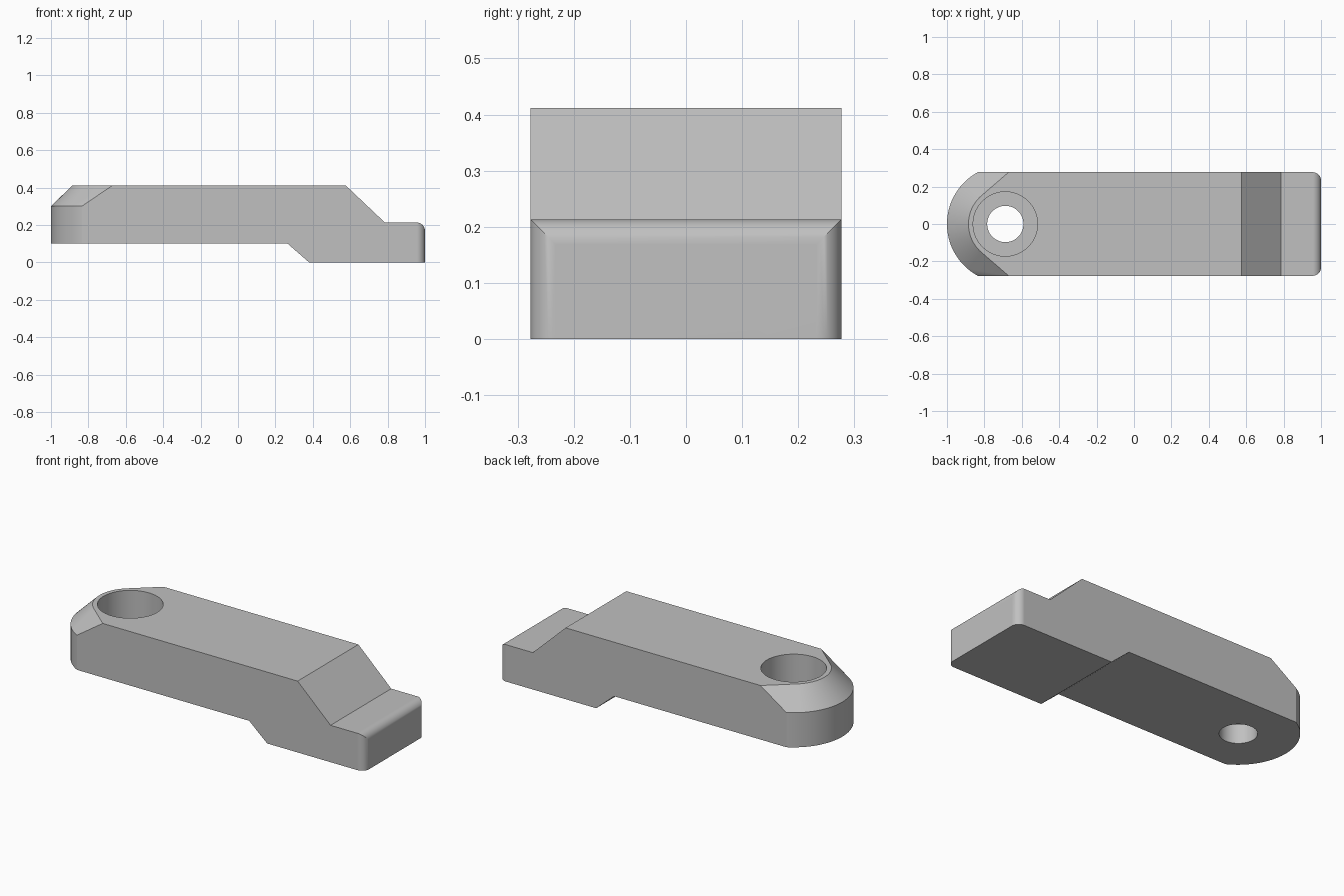
import bpy, bmesh, math

cube = bpy.data.objects.get("Cube")
if cube:
    bpy.data.objects.remove(cube)

HALF_W = 0.277          # half width of the arm
TOP, SHOULDER, STEP = 0.412, 0.30, 0.213
PIVOT_X = -0.685        # centre of the rounded end
NOSE_R, LIP_R = 0.315, 0.20
FILLET = 0.045
LOW = -0.1              # trimming depth below the part

grey = bpy.data.materials.new("light_grey")
grey.use_nodes = True
colour = (0.53, 0.53, 0.53, 1)
grey.diffuse_color = colour
grey.node_tree.nodes["Principled BSDF"].inputs["Base Color"].default_value = colour


def arc(cx, cy, r, start, end, n):
    """Points along an arc, angles in radians."""
    steps = [start + (end - start) * i / n for i in range(n + 1)]
    return [(cx + r * math.cos(a), cy + r * math.sin(a)) for a in steps]


def new_object(name, bm):
    bmesh.ops.recalc_face_normals(bm, faces=bm.faces)
    mesh = bpy.data.meshes.new(name)
    bm.to_mesh(mesh)
    bm.free()
    mesh.materials.append(grey)
    obj = bpy.data.objects.new(name, mesh)
    bpy.context.collection.objects.link(obj)
    return obj


def side_extrusion(name, profile, half):
    """Extrude an x-z profile across y."""
    bm = bmesh.new()
    face = bm.faces.new([bm.verts.new((x, -half, z)) for x, z in profile])
    moved = bmesh.ops.extrude_face_region(bm, geom=[face])["geom"]
    verts = [v for v in moved if isinstance(v, bmesh.types.BMVert)]
    bmesh.ops.translate(bm, verts=verts, vec=(0, 2 * half, 0))
    return new_object(name, bm)


def hull(name, points):
    bm = bmesh.new()
    verts = [bm.verts.new(p) for p in points]
    bmesh.ops.convex_hull(bm, input=verts)
    bmesh.ops.delete(bm, geom=[v for v in bm.verts if not v.link_faces], context='VERTS')
    bmesh.ops.dissolve_limit(bm, angle_limit=math.radians(0.2),
                             verts=bm.verts, edges=bm.edges)
    return new_object(name, bm)


def cylinder(name, r, z0, z1):
    bm = bmesh.new()
    bmesh.ops.create_cone(bm, cap_ends=True, segments=96, radius1=r, radius2=r, depth=z1 - z0)
    bmesh.ops.translate(bm, verts=bm.verts, vec=(PIVOT_X - 0.003, 0, (z0 + z1) / 2))
    return new_object(name, bm)


def boolean(target, cutter, operation):
    mod = target.modifiers.new(operation, 'BOOLEAN')
    mod.operation, mod.object, mod.solver = operation, cutter, 'EXACT'
    bpy.context.view_layer.objects.active = target
    bpy.ops.object.modifier_apply(modifier=mod.name)
    bpy.data.objects.remove(cutter)


# Stepped side profile with a rounded clamping toe, oversize elsewhere
toe = arc(1 - FILLET, STEP - FILLET, FILLET, 0, math.pi / 2, 10)
slope = (TOP - STEP) / (0.785 - 0.575)
profile = [(-1.2, 0.1), (0.265, 0.1), (0.38, 0), (1.0, 0)] + toe
profile += [(0.785, STEP), (0.575 - 0.1 / slope, TOP + 0.1), (-1.2, TOP + 0.1)]
arm = side_extrusion("clamp_arm", profile, 0.5)

# Plan envelope: rounded nose, chamfered lip, rounded toe corners
nose_half = math.asin(HALF_W / NOSE_R)
nose = arc(PIVOT_X, 0, NOSE_R, math.pi - nose_half, math.pi + nose_half, 48)
corner = (-0.67, HALF_W)
dx = corner[0] - PIVOT_X
lip_start = math.atan2(HALF_W, dx) + math.acos(LIP_R / math.hypot(dx, HALF_W))
lip = arc(PIVOT_X, 0, LIP_R, lip_start, 2 * math.pi - lip_start, 40)
lip += [corner, (corner[0], -HALF_W)]
end = arc(1 - FILLET, HALF_W - FILLET, FILLET, 0, math.pi / 2, 10)
end += [(x, -y) for x, y in end]
points = [(x, y, z) for x, y in nose for z in (LOW, SHOULDER)]
points += [(x, y, TOP) for x, y in lip]
points += [(x, y, z) for x, y in end for z in (LOW, TOP)]
boolean(arm, hull("envelope", points), 'INTERSECT')

# Counterbored bolt hole
boolean(arm, cylinder("bolt_hole", 0.097, LOW, TOP + 0.1), 'DIFFERENCE')
boolean(arm, cylinder("counterbore", 0.172, 0.21, TOP + 0.1), 'DIFFERENCE')

# Smooth curved faces, crisp edges
bpy.ops.object.select_all(action='DESELECT')
arm.select_set(True)
bpy.context.view_layer.objects.active = arm
bpy.ops.object.shade_smooth_by_angle(angle=math.radians(25))
weighted = arm.modifiers.new("weighted_normals", 'WEIGHTED_NORMAL')
weighted.keep_sharp = True
